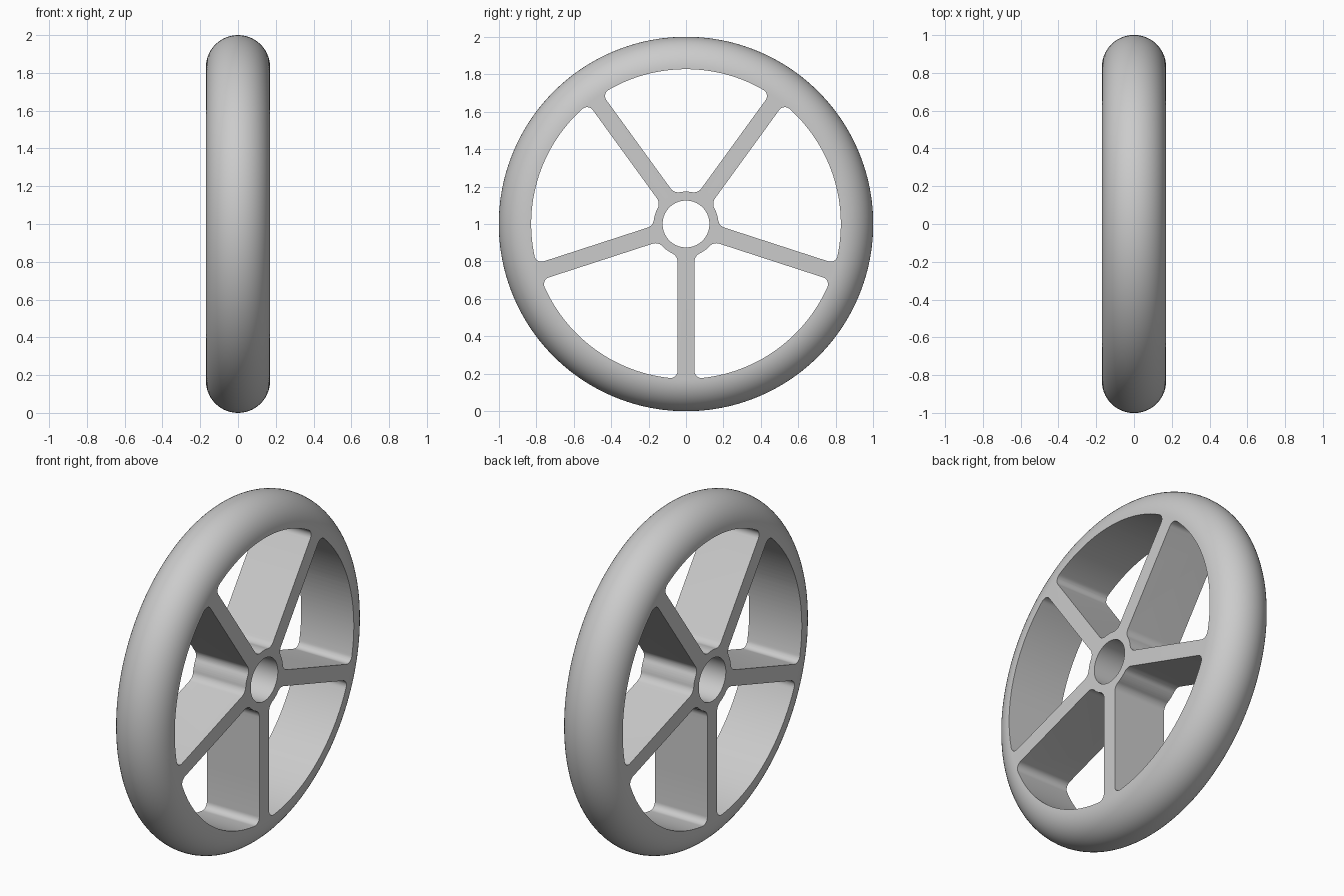
import bpy
import bmesh
from math import sin, cos, asin, atan2, hypot, pi, radians
from mathutils import Vector, Matrix

HALF_WIDTH = 0.17      # half thickness of the wheel, also the tread radius
TREAD_CENTRE = 0.83    # radius at which the rounded tread begins
BORE = 0.125
HUB = 0.173
RIM_INNER = 0.827
SPOKE_HALF = 0.045
SPOKES = 5
STEP = 2 * pi / SPOKES
CENTRE = Vector((0, 0, 1))

if "Cube" in bpy.data.objects:
    bpy.data.objects.remove(bpy.data.objects["Cube"])


def finish(bm, name):
    bmesh.ops.recalc_face_normals(bm, faces=bm.faces)
    mesh = bpy.data.meshes.new(name)
    bm.to_mesh(mesh)
    bm.free()
    obj = bpy.data.objects.new(name, mesh)
    bpy.context.collection.objects.link(obj)
    return obj


def arc(centre, radius, start, end, count):
    angles = [start + (end - start) * i / count for i in range(count + 1)]
    return [(centre[0] + radius * cos(a), centre[1] + radius * sin(a)) for a in angles]


def window_outline():
    """Opening between a spoke along the first axis and the next one."""
    fi, fo = 0.05, 0.038
    ti = asin((SPOKE_HALF + fi) / (HUB + fi))
    to = asin((SPOKE_HALF + fo) / (RIM_INNER - fo))
    inner = ((HUB + fi) * cos(ti), SPOKE_HALF + fi)
    outer = ((RIM_INNER - fo) * cos(to), SPOKE_HALF + fo)
    half = arc(inner, fi, pi + ti, 1.5 * pi, 8)
    half += arc(outer, fo, 1.5 * pi, 2 * pi + to, 8)
    mirrored = []
    for u, v in reversed(half):
        r, a = hypot(u, v), STEP - atan2(v, u)
        mirrored.append((r * cos(a), r * sin(a)))
    rim = arc((0, 0), RIM_INNER, to, STEP - to, 28)[1:-1]
    hub = arc((0, 0), HUB, STEP - ti, ti, 6)[1:-1]
    return half + rim + mirrored + hub


# Wheel body: a flat disc with a bore and a half-round tread
bm = bmesh.new()
profile = [(-HALF_WIDTH, BORE)]
profile += [(x, r) for r, x in arc((TREAD_CENTRE, 0), HALF_WIDTH, -pi / 2, pi / 2, 28)]
profile += [(HALF_WIDTH, BORE)]
verts = [bm.verts.new((x, 0, 1 + r)) for x, r in profile]
edges = [bm.edges.new((a, b)) for a, b in zip(verts, verts[1:] + verts[:1])]
bmesh.ops.spin(bm, geom=verts + edges, cent=CENTRE, axis=(1, 0, 0),
               angle=2 * pi, steps=160)
bmesh.ops.remove_doubles(bm, verts=bm.verts, dist=0.0001)
wheel = finish(bm, "wheel")

# Cutter: five rounded windows that leave the spokes standing
bm = bmesh.new()
outline = window_outline()
for k in range(SPOKES):
    turn = Matrix.Rotation(-pi / 2 + k * STEP, 4, 'X')
    base = [bm.verts.new(CENTRE + turn @ Vector((-0.3, u, v))) for u, v in outline]
    face = bm.faces.new(base)
    grown = bmesh.ops.extrude_face_region(bm, geom=[face])["geom"]
    moved = [g for g in grown if isinstance(g, bmesh.types.BMVert)]
    bmesh.ops.translate(bm, verts=moved, vec=(0.6, 0, 0))
cutter = finish(bm, "window_cutter")
cutter.hide_render = True

# Cut the windows
cut = wheel.modifiers.new("windows", 'BOOLEAN')
cut.operation = 'DIFFERENCE'
cut.solver = 'EXACT'
cut.object = cutter
bpy.ops.object.select_all(action='DESELECT')
wheel.select_set(True)
bpy.context.view_layer.objects.active = wheel
bpy.ops.object.modifier_apply(modifier=cut.name)
bpy.data.objects.remove(cutter)

# Plain grey finish
grey = bpy.data.materials.new("light_grey")
grey.use_nodes = True
colour = (0.6, 0.6, 0.6, 1)
grey.diffuse_color = colour
grey.node_tree.nodes["Principled BSDF"].inputs["Base Color"].default_value = colour
wheel.data.materials.clear()
wheel.data.materials.append(grey)
bpy.ops.object.shade_smooth_by_angle(angle=radians(30))
